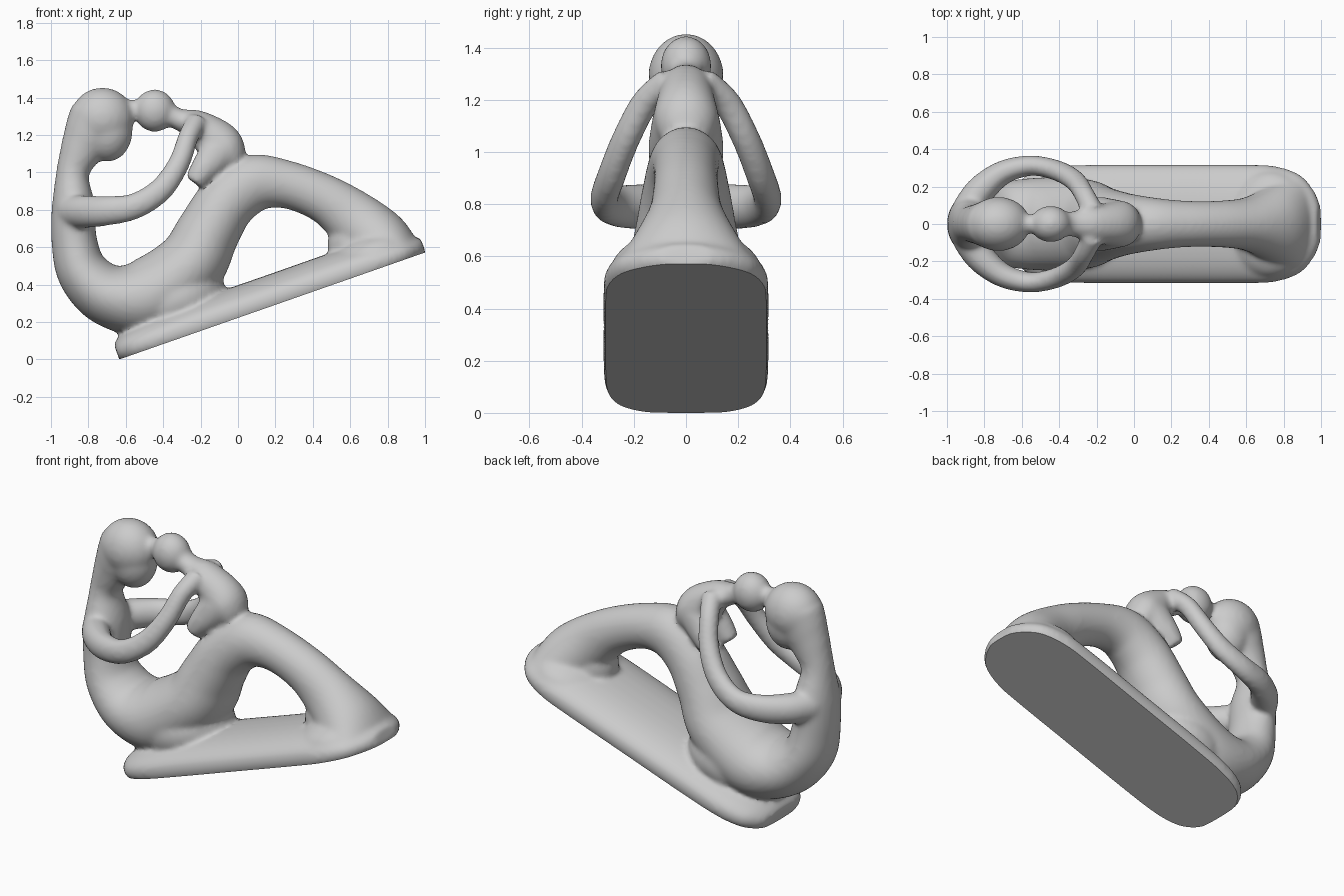
import bpy, bmesh, math
from mathutils import Vector, Matrix

if "Cube" in bpy.data.objects:
    bpy.data.objects.remove(bpy.data.objects["Cube"])

bm = bmesh.new()
Y = Vector((0, 1, 0))


def catmull(a, b, c, d, t):
    return [0.5 * (2 * q + (r - p) * t + (2 * p - 5 * q + 4 * r - s) * t * t
                   + (3 * q - p - 3 * r + s) * t ** 3) for p, q, r, s in zip(a, b, c, d)]


def tube(pts, steps=6, seg=32, power=1.0):
    """Smooth loft through (x, y, z, in-plane radius, sideways radius)."""
    ext = [pts[0]] + pts + [pts[-1]]
    path = [catmull(*ext[i:i + 4], k / steps) for i in range(len(pts) - 1) for k in range(steps)]
    path.append(pts[-1])
    rings = []
    for i, p in enumerate(path):
        a, b = path[max(i - 1, 0)], path[min(i + 1, len(path) - 1)]
        t = (Vector(b[:3]) - Vector(a[:3])).normalized()
        side = (Y - t * t.dot(Y)).normalized()
        up = t.cross(side)
        ring = []
        for j in range(seg):
            ang = 2 * math.pi * j / seg
            c, s = math.cos(ang), math.sin(ang)
            c = math.copysign(abs(c) ** power, c)
            s = math.copysign(abs(s) ** power, s)
            ring.append(bm.verts.new(Vector(p[:3]) + side * c * p[4] + up * s * p[3]))
        rings.append(ring)
    for r0, r1 in zip(rings, rings[1:]):
        for j in range(seg):
            k = (j + 1) % seg
            bm.faces.new((r0[j], r0[k], r1[k], r1[j]))
    bm.faces.new(rings[0][::-1])
    bm.faces.new(rings[-1])


def blob(x, y, z, rx, ry, rz, tilt=0):
    """Ellipsoid, tilted about the y axis."""
    m = (Matrix.Translation((x, y, z)) @ Matrix.Rotation(math.radians(tilt), 4, 'Y')
         @ Matrix.Diagonal((rx, ry, rz, 1)))
    bmesh.ops.create_uvsphere(bm, u_segments=32, v_segments=20, radius=1, matrix=m)


# Adult: neck, back, lap, thighs, knees and shins as one long sweep
tube([(-0.75, 0, 1.29, 0.155, 0.135), (-0.795, 0, 1.20, 0.14, 0.12), (-0.842, 0, 1.11, 0.112, 0.105),
      (-0.885, 0, 0.99, 0.088, 0.10),
      (-0.88, 0, 0.82, 0.115, 0.15), (-0.875, 0, 0.63, 0.122, 0.16), (-0.825, 0, 0.46, 0.14, 0.19),
      (-0.68, 0, 0.34, 0.17, 0.23), (-0.47, 0, 0.34, 0.21, 0.25), (-0.26, 0, 0.50, 0.19, 0.24),
      (-0.16, 0, 0.68, 0.17, 0.20), (-0.06, 0, 0.84, 0.16, 0.17), (0.08, 0, 0.94, 0.155, 0.145),
      (0.26, 0, 0.935, 0.128, 0.125), (0.46, 0, 0.86, 0.13, 0.125), (0.61, 0, 0.755, 0.155, 0.145),
      (0.74, 0, 0.64, 0.175, 0.21), (0.81, 0, 0.55, 0.17, 0.28)])
blob(-0.33, 0, 0.32, 0.27, 0.25, 0.19, -20)
# Heel and spread foot blending into the base
blob(0.63, 0, 0.63, 0.155, 0.14, 0.13, -20)
blob(0.72, 0, 0.555, 0.25, 0.285, 0.13, -19)
# Adult head and face
blob(-0.725, 0, 1.29, 0.170, 0.145, 0.163)
blob(-0.697, 0, 1.225, 0.134, 0.127, 0.168)

# Arms, mirrored
for s in (1, -1):
    tube([(-0.90, s * 0.07, 0.79, 0.09, 0.08), (-0.82, s * 0.18, 0.79, 0.088, 0.08),
          (-0.70, s * 0.275, 0.795, 0.08, 0.065), (-0.55, s * 0.312, 0.82, 0.07, 0.055),
          (-0.41, s * 0.285, 0.91, 0.065, 0.055), (-0.315, s * 0.23, 1.05, 0.058, 0.055),
          (-0.265, s * 0.155, 1.19, 0.055, 0.055), (-0.22, s * 0.06, 1.27, 0.06, 0.06)], seg=20)
    # Child legs folded down against the knees
    tube([(-0.10, s * 0.06, 1.12, 0.10, 0.07), (-0.18, s * 0.08, 1.02, 0.075, 0.065),
          (-0.235, s * 0.085, 0.945, 0.055, 0.055)], seg=20)

# Child: torso, neck, head and the touching faces
tube([(-0.40, 0, 1.33, 0.06, 0.065), (-0.32, 0, 1.285, 0.058, 0.07), (-0.22, 0, 1.25, 0.085, 0.095),
      (-0.13, 0, 1.18, 0.115, 0.115), (-0.07, 0, 1.12, 0.115, 0.125), (-0.02, 0, 1.06, 0.08, 0.10)])
blob(-0.445, 0, 1.33, 0.11, 0.098, 0.114)
blob(-0.555, 0, 1.335, 0.05, 0.05, 0.055)

# Sloping base, widest just above its flat underside
slope = math.atan2(0.57, 1.63)
along = Vector((math.cos(slope), 0, math.sin(slope)))
normal = Vector((-along.z, 0, along.x))
start = Vector((-0.635, 0, 0.0))
base = []
for t, h, w in [(0.0, 0.05, 0.16), (0.03, 0.075, 0.215), (0.10, 0.10, 0.275), (0.24, 0.12, 0.31),
                (0.50, 0.13, 0.318), (0.9, 0.13, 0.318), (1.3, 0.13, 0.318), (1.48, 0.12, 0.31),
                (1.62, 0.09, 0.265), (1.70, 0.06, 0.18), (1.735, 0.045, 0.10)]:
    c = start + along * t + normal * 0.035
    base.append((c.x, 0, c.z, h, w))
tube(base, power=0.9)

# Fuse everything into one smooth skin
mesh = bpy.data.meshes.new("statue")
bm.to_mesh(mesh)
bm.free()
statue = bpy.data.objects.new("seated_adult_and_child_statue", mesh)
bpy.context.collection.objects.link(statue)
remesh = statue.modifiers.new("fuse", 'REMESH')
remesh.mode = 'VOXEL'
remesh.voxel_size = 0.014
smooth = statue.modifiers.new("soften", 'SMOOTH')
smooth.factor = 0.5
smooth.iterations = 10
fused = bpy.data.meshes.new_from_object(statue.evaluated_get(bpy.context.evaluated_depsgraph_get()))
statue.modifiers.clear()

# Slice the flat sloping underside
bm = bmesh.new()
bm.from_mesh(fused)
cut = bmesh.ops.bisect_plane(bm, geom=bm.verts[:] + bm.edges[:] + bm.faces[:], plane_co=start,
                             plane_no=normal, clear_inner=True)
edges = [e for e in cut["geom_cut"] if isinstance(e, bmesh.types.BMEdge)]
bmesh.ops.holes_fill(bm, edges=edges, sides=0)
bmesh.ops.recalc_face_normals(bm, faces=bm.faces[:])
bm.to_mesh(fused)
bm.free()
statue.data = fused

bpy.context.view_layer.objects.active = statue
statue.select_set(True)
bpy.ops.object.shade_smooth_by_angle(angle=math.radians(40))
